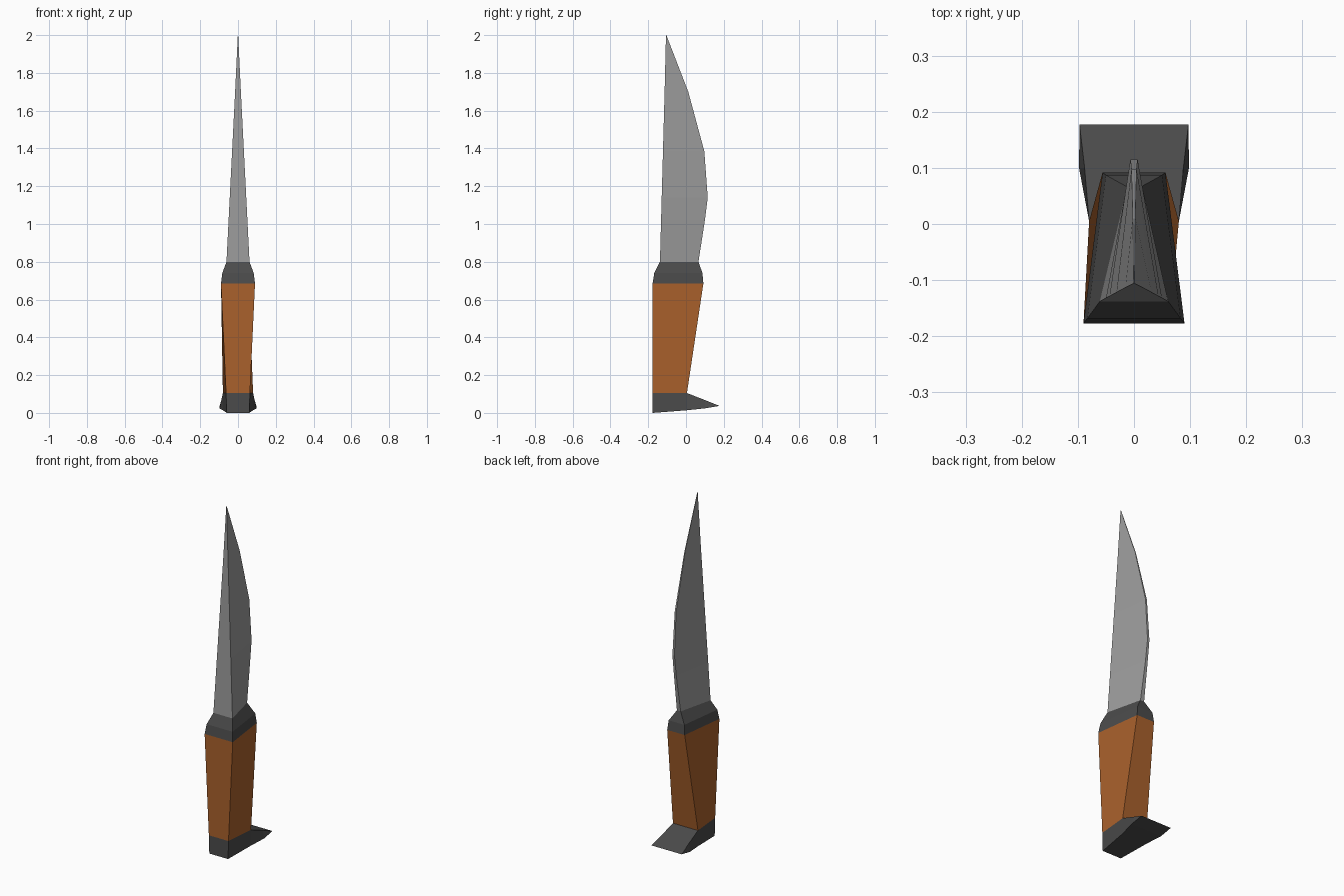
import bpy, bmesh

if "Cube" in bpy.data.objects:
    bpy.data.objects.remove(bpy.data.objects["Cube"])


def level(z, y_front, w_front, y_back, w_back):
    """Horizontal four-sided section, wide at front and back by half widths."""
    return [(-w_front, y_front, z), (w_front, y_front, z),
            (w_back, y_back, z), (-w_back, y_back, z)]


def upright(y, z_low, z_high, w_low, w_high):
    """Vertical four-sided section across the y axis."""
    return [(-w_low, y, z_low), (w_low, y, z_low),
            (w_high, y, z_high), (-w_high, y, z_high)]


def loft(name, sections, color):
    bm = bmesh.new()
    rings = [[bm.verts.new(p) for p in s] for s in sections]
    for a, b in zip(rings, rings[1:]):
        for i in range(4):
            j = (i + 1) % 4
            bm.faces.new((a[i], a[j], b[j], b[i]))
    bm.faces.new(rings[0])
    bm.faces.new(rings[-1])
    bmesh.ops.remove_doubles(bm, verts=bm.verts[:], dist=0.0005)
    bmesh.ops.recalc_face_normals(bm, faces=bm.faces[:])
    mesh = bpy.data.meshes.new(name)
    bm.to_mesh(mesh)
    bm.free()
    mesh.materials.append(color)
    obj = bpy.data.objects.new(name, mesh)
    bpy.context.collection.objects.link(obj)
    return obj


def material(name, rgb):
    mat = bpy.data.materials.new(name)
    mat.diffuse_color = (*rgb, 1)
    mat.use_nodes = True
    mat.node_tree.nodes["Principled BSDF"].inputs["Base Color"].default_value = mat.diffuse_color
    return mat


steel = material("steel", (0.33, 0.33, 0.33))
dark_metal = material("dark_metal", (0.07, 0.07, 0.07))
wood = material("wood", (0.4, 0.12, 0.025))

# Shared sections where neighbouring parts meet
handle_top = level(0.685, -0.177, 0.09, 0.092, 0.056)
blade_base = level(0.8, -0.138, 0.061, 0.066, 0.012)

# Pommel with flared heel at the back
loft("pommel", [
    upright(-0.177, 0.0, 0.105, 0.06, 0.063),
    upright(0.005, 0.014, 0.105, 0.08, 0.08),
    upright(0.1, 0.024, 0.068, 0.098, 0.088),
    upright(0.177, 0.037, 0.037, 0.097, 0.097),
], dark_metal)

# Tapered handle
loft("handle", [
    level(0.105, -0.177, 0.063, 0.005, 0.08),
    handle_top,
], wood)

# Bolster narrowing into the blade
loft("bolster", [
    handle_top,
    level(0.74, -0.168, 0.083, 0.087, 0.05),
    blade_base,
], dark_metal)

# Wedge blade: straight spine at the front, curved edge at the back
edge = [(1.02, 0.1), (1.14, 0.115), (1.385, 0.097), (1.7, 0.012)]
sections = [blade_base]
for z, y in edge:
    t = (z - 0.8) / 1.2
    sections.append(level(z, -0.138 + 0.033 * t, 0.061 * (1 - t),
                          y, 0.009 * (1 - t)))
sections.append(level(2.0, -0.105, 0, -0.105, 0))
# The tip collapses to a single point, closed with a tiny cap before merging
sections[-1] = level(2.0, -0.106, 0.001, -0.104, 0.001)
loft("blade", sections, steel)
